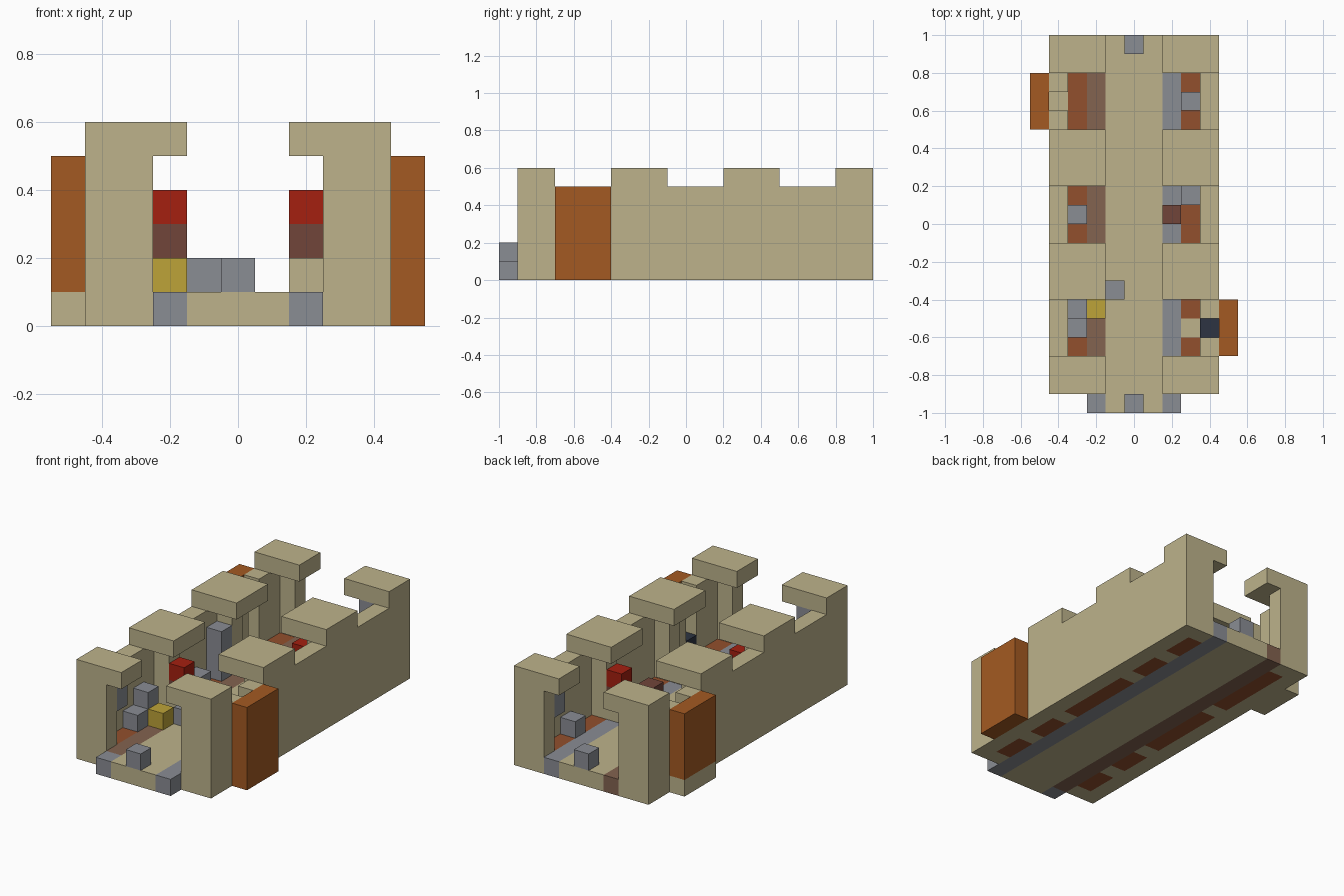
import bpy

old = bpy.data.objects.get("Cube")
if old:
    bpy.data.objects.remove(old, do_unlink=True)


def material(name, rgb):
    m = bpy.data.materials.new(name)
    m.use_nodes = True
    m.diffuse_color = (*rgb, 1)
    m.node_tree.nodes["Principled BSDF"].inputs["Base Color"].default_value = (*rgb, 1)
    return m


SAND = material("sandstone", (0.51, 0.45, 0.26))
ORANGE = material("orange_wood", (0.37, 0.102, 0.016))
RUST = material("rust_floor", (0.29, 0.08, 0.026))
TAUPE = material("taupe_stripe", (0.227, 0.125, 0.08))
GREY = material("grey_stone", (0.254, 0.266, 0.296))
RED = material("red", (0.376, 0.014, 0.005))
BROWN = material("dark_brown", (0.165, 0.06, 0.042))
YELLOW = material("yellow", (0.51, 0.366, 0.04))
NAVY = material("navy", (0.026, 0.034, 0.054))


def box(name, mat, x, y, z):
    """Box from three (low, high) spans."""
    spans = (sorted(x), sorted(y), sorted(z))
    lo, hi = zip(*spans)
    corners = [(a, b, c) for a in spans[0] for b in spans[1] for c in spans[2]]
    faces = [(0, 1, 3, 2), (4, 6, 7, 5), (0, 4, 5, 1),
             (2, 3, 7, 6), (0, 2, 6, 4), (1, 5, 7, 3)]
    mesh = bpy.data.meshes.new(name)
    mesh.from_pydata(corners, [], faces)
    mesh.materials.append(mat)
    ob = bpy.data.objects.new(name, mesh)
    bpy.context.collection.objects.link(ob)
    return ob


def block(name, mat, x, y, bottom=0.1, top=0.2):
    """One-cell wide block centred on x and y."""
    return box(name, mat, (x - 0.05, x + 0.05), (y - 0.05, y + 0.05), (bottom, top))


FLOOR = (0, 0.1)

# Central floor and coloured stripes
box("floor_centre", SAND, (-0.15, 0.15), (-1, 1), FLOOR)
box("left_stripe", GREY, (0.15, 0.25), (-1, 1), FLOOR)
box("right_stripe", TAUPE, (-0.25, -0.15), (-0.9, 1), FLOOR)
block("right_stripe_end", GREY, -0.2, -0.95, 0, 0.1)

for side, label, door_y in ((1, "left", -0.55), (-1, "right", 0.65)):
    inner = (side * 0.25, side * 0.35)
    outer = (side * 0.35, side * 0.45)

    # Alcove floors
    patches = [(-0.8, -0.6), (-0.5, -0.3), (-0.2, 0.3)]
    patches += [(0.4, 0.6), (0.7, 0.9)] if side > 0 else [(0.4, 0.9)]
    for span in patches:
        box(label + "_alcove_floor", RUST, inner, span, FLOOR)
    box(label + "_path", SAND, inner, (-0.6, -0.5), FLOOR)
    if side > 0:
        box(label + "_path", SAND, inner, (0.6, 0.7), FLOOR)

    # Pillars between alcoves
    for y in (-0.85, -0.25, 0.35, 0.95):
        block(label + "_pillar", SAND, side * 0.3, y, 0, 0.5)

    # Outer wall with a doorway
    box(label + "_wall_front", SAND, outer, (-0.9, door_y - 0.05), (0, 0.5))
    box(label + "_wall_back", SAND, outer, (door_y + 0.05, 1), (0, 0.5))
    block(label + "_doorway_sill", SAND, side * 0.4, door_y, 0, 0.1)

    # Overhanging roof slabs
    for span in ((-0.9, -0.7), (-0.4, -0.1), (0.2, 0.5), (0.8, 1)):
        box(label + "_roof", SAND, (side * 0.15, side * 0.45), span, (0.5, 0.6))

    # Door panel outside the wall
    door_bottom = 0 if side > 0 else 0.1
    door_x = (side * 0.45, side * 0.55)
    door_span = (door_y - 0.15, door_y + 0.15)
    box(label + "_door", ORANGE, door_x, door_span, (door_bottom, 0.5))
    if side < 0:
        box(label + "_door_step", SAND, door_x, door_span, FLOOR)

# Stacked posts beside two pillars
for x, y in ((-0.2, -0.25), (0.2, 0.35)):
    block("post_base", SAND, x, y)
    block("post_middle", BROWN, x, y, 0.2, 0.3)
    block("post_top", RED, x, y, 0.3, 0.4)
block("low_base", SAND, 0.2, -0.25)

# Loose blocks on the floor
for x, y in ((0, -0.95), (0, 0.95), (-0.1, -0.35), (-0.3, -0.55),
             (-0.3, 0.05), (0.3, 0.15), (0.3, 0.65)):
    block("grey_block", GREY, x, y)
block("tall_grey_block", GREY, -0.3, -0.45, 0.1, 0.3)
block("yellow_block", YELLOW, -0.2, -0.45)
block("brown_block", BROWN, 0.2, 0.05)
block("doorway_block", NAVY, 0.4, -0.55)

# Grey fittings under the roofs
block("grey_cabinet", GREY, -0.3, 0.25, 0.1, 0.4)
for x, y in ((-0.3, -0.75), (0.3, 0.85)):
    block("grey_bracket", GREY, x, y, 0.3, 0.5)
